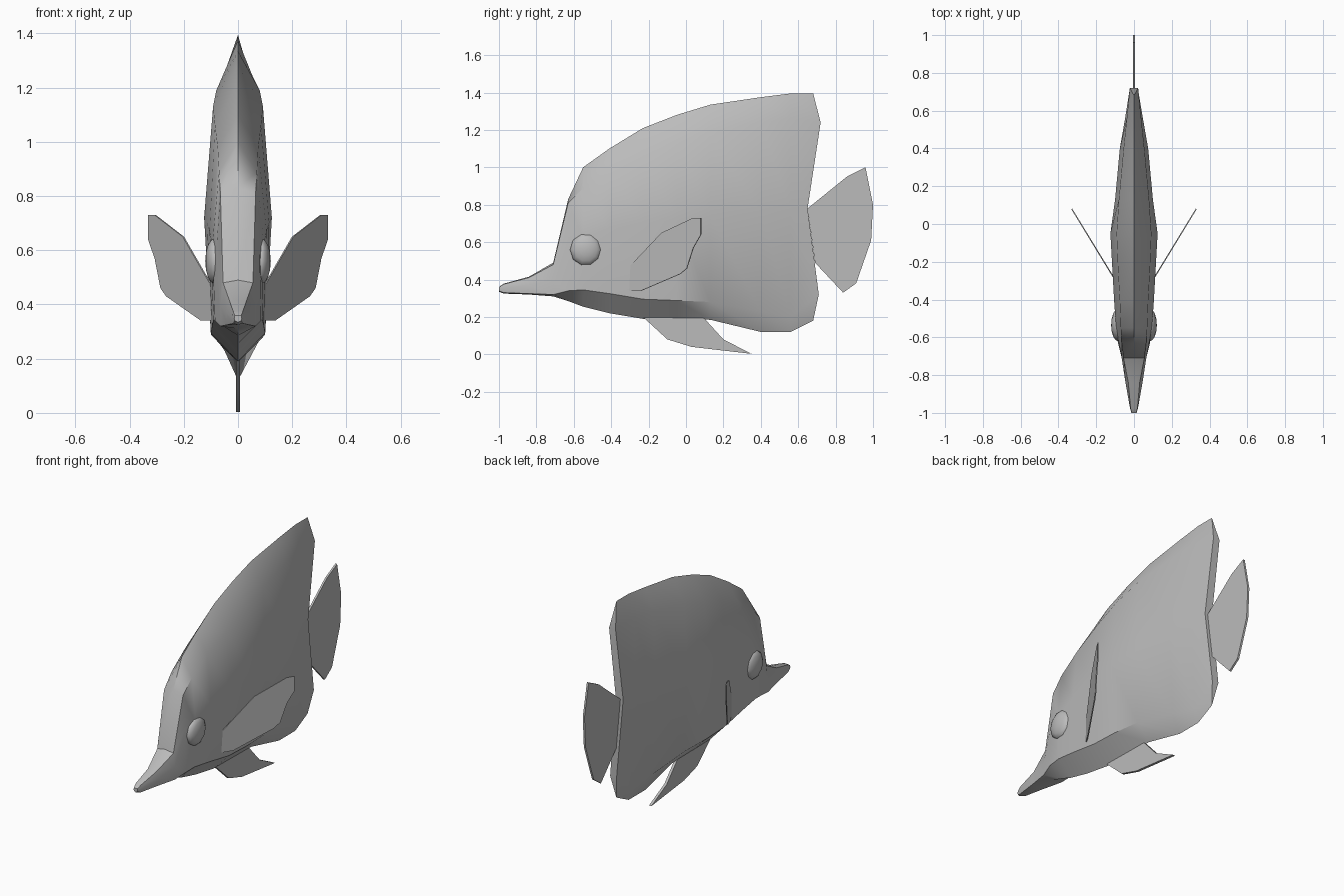
import bpy, bmesh, math
from mathutils import Vector, Matrix

default_cube = bpy.data.objects.get("Cube")
if default_cube:
    bpy.data.objects.remove(default_cube, do_unlink=True)

# Single plain grey for the whole fish
grey = bpy.data.materials.new("plain_grey")
grey.use_nodes = True
colour = (0.5, 0.5, 0.5, 1)
grey.diffuse_color = colour
grey.node_tree.nodes["Principled BSDF"].inputs["Base Color"].default_value = colour


def finish(bm, name, angle=30):
    """Turn a bmesh into a shaded, coloured object."""
    bmesh.ops.recalc_face_normals(bm, faces=bm.faces)
    mesh = bpy.data.meshes.new(name)
    bm.to_mesh(mesh)
    bm.free()
    mesh.materials.append(grey)
    obj = bpy.data.objects.new(name, mesh)
    bpy.context.collection.objects.link(obj)
    bpy.ops.object.select_all(action='DESELECT')
    obj.select_set(True)
    bpy.context.view_layer.objects.active = obj
    bpy.ops.object.shade_smooth_by_angle(angle=math.radians(angle))
    return obj


def half_section(y, top, z_up, x_up, z_mid, x_mid, z_low, x_low, bottom):
    """Left half of a body section, from the back ridge to the belly keel."""
    return [(0, y, top), (x_up, y, z_up), (x_mid, y, z_mid),
            (x_low, y, z_low), (0, y, bottom)]


def ring(bm, half):
    """Close a half section with its mirror image."""
    mirrored = [(-x, y, z) for x, y, z in reversed(half[1:-1])]
    return [bm.verts.new(p) for p in half + mirrored]


def plate(name, outline, place, half_thickness):
    """Thin fin: an outline in (y, z) put in space by place(), with thickness."""
    bm = bmesh.new()
    points = [Vector(place(y, z)) for y, z in outline]
    normal = (points[2] - points[0]).cross(points[-1] - points[0]).normalized()
    sides = [[bm.verts.new(p + normal * half_thickness * s) for p in points]
             for s in (1, -1)]
    for side in sides:
        bm.faces.new(side)
    count = len(points)
    for i in range(count):
        j = (i + 1) % count
        bm.faces.new((sides[0][i], sides[0][j], sides[1][j], sides[1][i]))
    return finish(bm, name)


# Body: sections from snout to tail root, ending in a notched rear edge
sections = [
    (-1.0, .36, .36, .012, .35, .014, .34, .012, .335),
    (-.975, .378, .375, .018, .353, .021, .33, .018, .325),
    (-.84, .415, .41, .03, .37, .045, .325, .04, .32),
    (-.71, .49, .48, .055, .4, .065, .32, .065, .31),
    (-.63, .83, .81, .065, .6, .08, .34, .085, .285),
    (-.55, 1.0, .89, .07, .62, .095, .345, .09, .255),
    (-.41, 1.1, .98, .075, .67, .105, .325, .095, .22),
    (-.23, 1.21, 1.06, .085, .7, .115, .295, .1, .19),
    (-.05, 1.28, 1.13, .092, .72, .125, .288, .1, .187),
    (.13, 1.335, 1.19, .08, .74, .1, .28, .085, .185),
    (.4, 1.375, 1.24, .055, .76, .075, .23, .05, .12),
    (.56, 1.395, 1.26, .038, .77, .047, .2, .028, .12),
]
rear_edge = [(0, .68, 1.395), (.022, .72, 1.24), (.025, .65, .78),
             (.022, .71, .32), (0, .68, .18)]

bm = bmesh.new()
rings = [ring(bm, half_section(*s)) for s in sections] + [ring(bm, rear_edge)]
for a, b in zip(rings, rings[1:]):
    for i in range(len(a)):
        j = (i + 1) % len(a)
        bm.faces.new((a[i], a[j], b[j], b[i]))
bm.faces.new(rings[0])
# Rear strip: bands joining matching left and right points
r = rings[-1]
for face in ((r[0], r[1], r[7]), (r[1], r[2], r[6], r[7]),
             (r[2], r[3], r[5], r[6]), (r[3], r[4], r[5])):
    bm.faces.new(face)
finish(bm, "body", 35)

# Tail fin and belly fin stand on the centre plane
centre = lambda y, z: (0, y, z)
plate("tail_fin", [(.65, .78), (.86, .95), (.96, 1.0), (1.0, .8), (.99, .61),
                   (.91, .38), (.84, .33), (.69, .49)], centre, .006)
plate("belly_fin", [(-.23, .2), (-.1, .08), (.03, .04), (.35, .003),
                    (.2, .08), (.1, .19), (0, .24)], centre, .008)

# Side fins sweep outward; eyes are flattened domes
side_fin = [(-.31, .46), (-.13, .65), (.04, .73), (.08, .73), (.08, .64),
            (.04, .57), (.005, .46), (-.03, .43), (-.24, .34), (-.33, .34)]
for label, s in (("left", 1), ("right", -1)):
    plate(label + "_side_fin", side_fin,
          lambda y, z: (s * (.11 + (y + .28) * .61), y, z), .003)

    bm = bmesh.new()
    bmesh.ops.create_uvsphere(bm, u_segments=10, v_segments=8, radius=1)
    # Pole of the sphere faces sideways
    bm.transform(Matrix.Translation((s * .085, -.535, .56))
                 @ Matrix.Diagonal((.036, .085, .088, 1))
                 @ Matrix.Rotation(math.pi / 2, 4, 'Y'))
    finish(bm, label + "_eye", 60)
